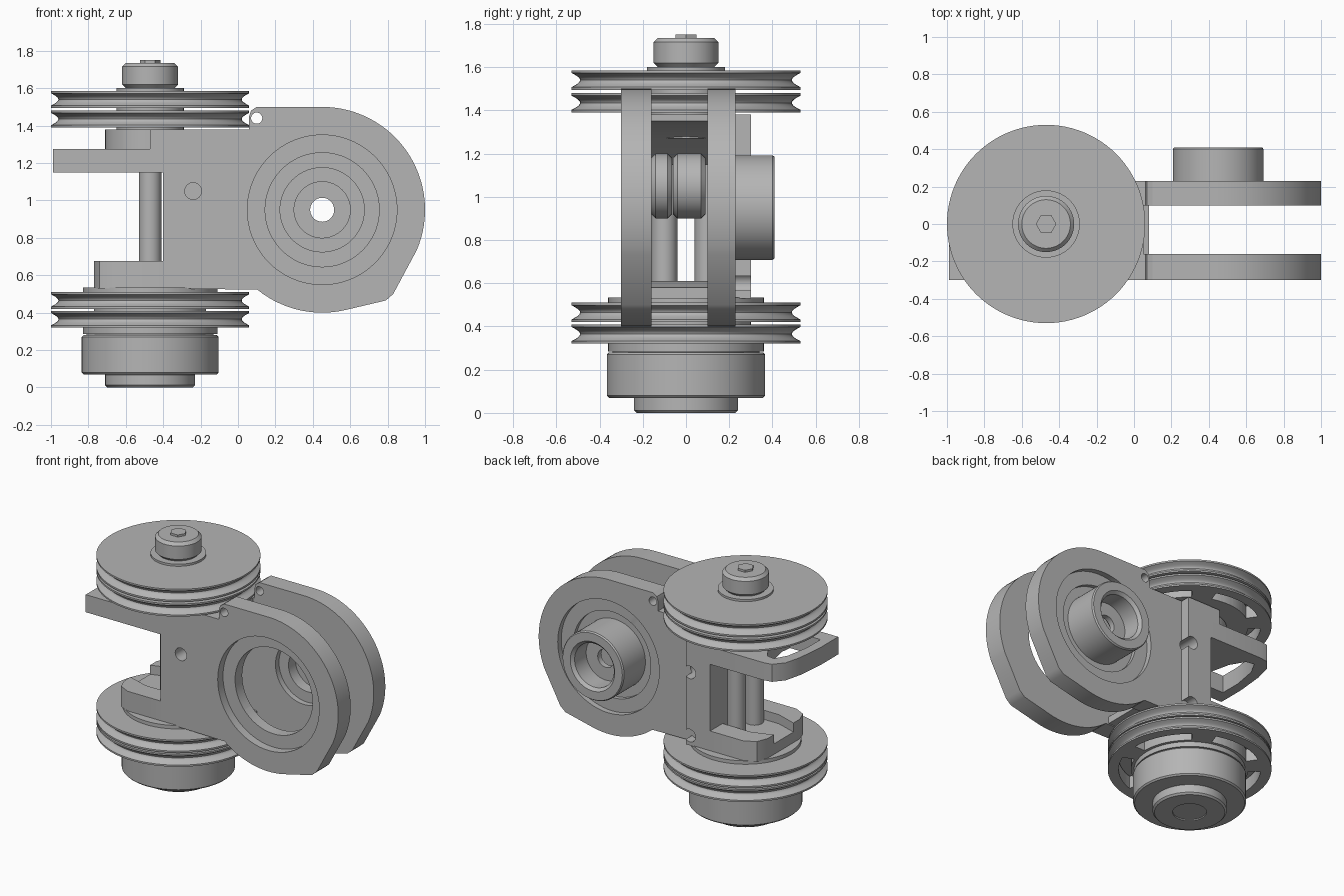
import bpy, bmesh, math
from mathutils import Vector, Matrix

cube = bpy.data.objects.get("Cube")
if cube:
    bpy.data.objects.remove(cube)

grey = bpy.data.materials.new("machined_grey")
grey.use_nodes = True
COLOUR = (0.46, 0.46, 0.46, 1)
grey.diffuse_color = COLOUR
grey.node_tree.nodes["Principled BSDF"].inputs["Base Color"].default_value = COLOUR

AXLE = (-0.47, 0, 0)
HUB_X, HUB_Z = 0.45, 0.95
FACE_Y = Matrix.Rotation(math.pi / 2, 4, 'X')    # turns local z to -y


def finish(name, bm, matrix=Matrix()):
    bmesh.ops.transform(bm, matrix=matrix, verts=bm.verts)
    bmesh.ops.recalc_face_normals(bm, faces=bm.faces)
    mesh = bpy.data.meshes.new(name)
    bm.to_mesh(mesh)
    bm.free()
    mesh.materials.append(grey)
    ob = bpy.data.objects.new(name, mesh)
    bpy.context.collection.objects.link(ob)
    return ob


def prism(name, points, lo, hi, axis='Z'):
    """Extrude an outline from lo to hi along z, or along y for an x-z outline."""
    bm = bmesh.new()
    if axis == 'Z':
        verts = [bm.verts.new((a, b, lo)) for a, b in points]
        step = Vector((0, 0, hi - lo))
    else:
        verts = [bm.verts.new((a, lo, b)) for a, b in points]
        step = Vector((0, hi - lo, 0))
    face = bm.faces.new(verts)
    ext = bmesh.ops.extrude_face_region(bm, geom=[face])
    moved = [g for g in ext["geom"] if isinstance(g, bmesh.types.BMVert)]
    bmesh.ops.translate(bm, verts=moved, vec=step)
    return finish(name, bm)


def lathe(name, profile, matrix, steps=72):
    """Spin a closed (radius, height) profile around z."""
    bm = bmesh.new()
    rings = []
    for r, h in profile:
        if r < 1e-5:
            rings.append([bm.verts.new((0, 0, h))] * steps)
        else:
            rings.append([bm.verts.new((r * math.cos(math.tau * i / steps),
                                        r * math.sin(math.tau * i / steps), h)) for i in range(steps)])
    for a, b in zip(rings, rings[1:] + rings[:1]):
        for i in range(steps):
            j = (i + 1) % steps
            corners = list(dict.fromkeys([a[i], a[j], b[j], b[i]]))
            if len(corners) > 2:
                bm.faces.new(corners)
    return finish(name, bm, matrix)


def disc(name, r, lo, hi, centre=AXLE, bevel=0.0, steps=72):
    profile = [(0, lo), (r - bevel, lo), (r, lo + bevel), (r, hi - bevel), (r - bevel, hi), (0, hi)]
    if not bevel:
        profile = [(0, lo), (r, lo), (r, hi), (0, hi)]
    return lathe(name, profile, Matrix.Translation(centre), steps)


def pin(name, r, x, z, y0, y1, steps=72, bevel=0.0):
    """Cylinder lying along y."""
    b = bevel
    profile = [(0, -y1), (r - b, -y1), (r, b - y1), (r, -y0 - b), (r - b, -y0), (0, -y0)]
    if not b:
        profile = [(0, -y1), (r, -y1), (r, -y0), (0, -y0)]
    return lathe(name, profile, Matrix.Translation((x, 0, z)) @ FACE_Y, steps)


def combine(ob, others, operation='DIFFERENCE'):
    """Apply booleans and drop the helpers."""
    for other in others:
        mod = ob.modifiers.new("cut", 'BOOLEAN')
        mod.operation, mod.solver, mod.object = operation, 'EXACT', other
    bpy.context.view_layer.update()
    mesh = bpy.data.meshes.new_from_object(ob.evaluated_get(bpy.context.evaluated_depsgraph_get()))
    ob.modifiers.clear()
    ob.data = mesh
    for other in others:
        bpy.data.objects.remove(other)
    return ob


def arc(r, start, end, n, cx=0.0, cy=0.0):
    angles = [math.radians(start + (end - start) * i / n) for i in range(n + 1)]
    return [(cx + r * math.cos(a), cy + r * math.sin(a)) for a in angles]


# Side plates with rounded end
outline = ([(-0.4, 0.53)] + arc(0.55, 231, 283, 14, HUB_X, HUB_Z) + [(0.79, 0.465), (0.83, 0.5)]
           + arc(0.55, -23, 90, 32, HUB_X, HUB_Z)
           + [(0.1, 1.5), (0.07, 1.48), (0.06, 1.45), (0.06, 1.38), (-0.4, 1.38)])

front_plate = prism("front_plate", outline, -0.30, -0.16, 'Y')
combine(front_plate, [
    pin("cut", 0.40, HUB_X, HUB_Z, -0.4, -0.24),
    pin("cut", 0.305, HUB_X, HUB_Z, -0.4, 0),
    pin("cut", 0.03, 0.10, 1.44, -0.4, 0, 24),
    pin("cut", 0.045, -0.24, 1.05, -0.4, 0, 24)])

rear_plate = prism("rear_plate", outline, 0.10, 0.23, 'Y')
combine(rear_plate, [
    pin("cut", 0.40, HUB_X, HUB_Z, 0.19, 0.4),
    pin("cut", 0.305, HUB_X, HUB_Z, 0.16, 0.4),
    pin("cut", 0.24, HUB_X, HUB_Z, 0, 0.4),
    pin("cut", 0.03, 0.10, 1.44, 0, 0.4, 24),
    pin("cut", 0.045, -0.24, 1.05, 0, 0.4, 24)])

# Bearing hub through the rear plate: stepped bore with a thin web
lathe("bearing_hub", [(0.064, 0.22), (0.064, 0.26), (0.155, 0.26), (0.155, 0.39), (0.175, 0.41),
                      (0.235, 0.41), (0.242, 0.40), (0.242, 0.10), (0.225, 0.10), (0.225, 0.14),
                      (0.15, 0.14), (0.15, 0.22)],
      Matrix.Translation((HUB_X, 0, HUB_Z)) @ Matrix.Rotation(-math.pi / 2, 4, 'X'))

# Thickened rear edge with two bolt holes
rear_block = prism("rear_block", [(-0.4, 0.53), (-0.21, 0.53), (-0.21, 1.38), (-0.4, 1.38)], 0.225, 0.30, 'Y')
combine(rear_block, [pin("cut", 0.045, -0.24, z, 0.2, 0.4, 24) for z in (0.6, 1.05)])

# Bridges joining the plates above and below the rollers
prism("top_bridge", [(-0.4, 1.38), (0.05, 1.38), (0.05, 1.35), (-0.1, 1.33), (-0.25, 1.27), (-0.4, 1.15)],
      -0.17, 0.11, 'Y')
prism("bottom_bridge", [(-0.4, 0.53), (0.08, 0.53), (0.08, 0.58), (-0.1, 0.61), (-0.4, 0.61)],
      -0.17, 0.11, 'Y')

# Upper arm: a loop around an opening
upper_arm = prism("upper_arm", [(-0.4, -0.3), (-0.99, -0.3), (-0.99, -0.1), (-0.97, 0.1), (-0.94, 0.22),
                                (-0.88, 0.29), (-0.82, 0.3), (-0.4, 0.3)], 1.15, 1.275)
combine(upper_arm, [prism("cut", [(-0.92, -0.2), (-0.92, -0.05), (-0.89, 0.12), (-0.84, 0.21), (-0.78, 0.2),
                                  (-0.72, 0.1), (-0.67, -0.12), (-0.68, -0.2)], 1, 1.4)])
disc("upper_axle_boss", 0.24, 1.27, 1.38)
prism("upper_boss_block", [(-0.47, -0.3), (-0.3, -0.3), (-0.3, 0.3), (-0.47, 0.3)], 1.27, 1.379)

# Lower arm: a chamfered tray
lower_arm = prism("lower_arm", [(-0.38, -0.3), (-0.66, -0.3), (-0.74, -0.26), (-0.77, -0.18), (-0.77, 0.18),
                                (-0.74, 0.26), (-0.66, 0.3), (-0.38, 0.3)], 0.53, 0.675)
combine(lower_arm, [prism("cut", [(-0.3, -0.16), (-0.62, -0.16), (-0.8, -0.1), (-0.8, 0.1), (-0.62, 0.16),
                                  (-0.3, 0.16)], 0.61, 0.8)])

# Guide rods and inner rollers
for side, y in (("front", -0.1), ("rear", 0.1)):
    disc(side + "_rod", 0.06, 0.58, 1.2, (-0.47, y, 0), steps=32)
pin("front_roller", 0.15, -0.24, 1.05, -0.16, -0.065, 48, 0.02)
pin("rear_roller", 0.15, -0.24, 1.05, -0.06, 0.09, 48, 0.02)

# Grooved pulleys, the lower of each pair with slots
groove = [(0.53 - 0.04 * math.sin(math.pi * i / 10), 0.012 + 0.066 * i / 10) for i in range(11)]
for name, base, slotted in (("bottom_pulley", 0.32, True), ("bottom_inner_pulley", 0.42, False),
                            ("top_inner_pulley", 1.39, True), ("top_pulley", 1.495, False)):
    profile = [(0, 0), (0.53, 0)] + groove + [(0.53, 0.09), (0, 0.09)]
    pulley = lathe(name, profile, Matrix.Translation((AXLE[0], 0, base)), 96)
    if slotted:
        cutters = []
        for k in range(5):
            a = 72 * k
            slot = arc(0.46, a, a + 52, 10, AXLE[0]) + arc(0.38, a + 52, a, 10, AXLE[0])
            cutters.append(prism("cut", slot, base - 0.05, base + 0.2))
        combine(pulley, cutters)

# Axle stack
disc("lower_washer", 0.36, 0.505, 0.535)
disc("pulley_spacer_bottom", 0.30, 0.40, 0.43)
disc("lower_flange", 0.36, 0.285, 0.325)
disc("lower_drum", 0.366, 0.07, 0.28, bevel=0.01)
disc("drum_core", 0.34, 0.26, 0.30)
foot = disc("foot_hub", 0.24, 0, 0.08, bevel=0.012)
combine(foot, [disc("cut", 0.11, -0.1, 0.008)])
disc("pulley_spacer_top", 0.18, 1.47, 1.51)
disc("upper_washer", 0.18, 1.37, 1.40)
disc("cap_washer", 0.18, 1.58, 1.60)
disc("cap_nut", 0.15, 1.60, 1.735, bevel=0.02)
disc("cap_tip", 0.055, 1.73, 1.75, steps=6)

# Smooth round surfaces, crisp edges
bpy.ops.object.select_all(action='DESELECT')
for ob in bpy.context.collection.objects:
    if ob.type == 'MESH' and ob.data.materials and ob.data.materials[0] == grey:
        ob.select_set(True)
        bpy.context.view_layer.objects.active = ob
bpy.ops.object.shade_smooth_by_angle(angle=math.radians(30))
